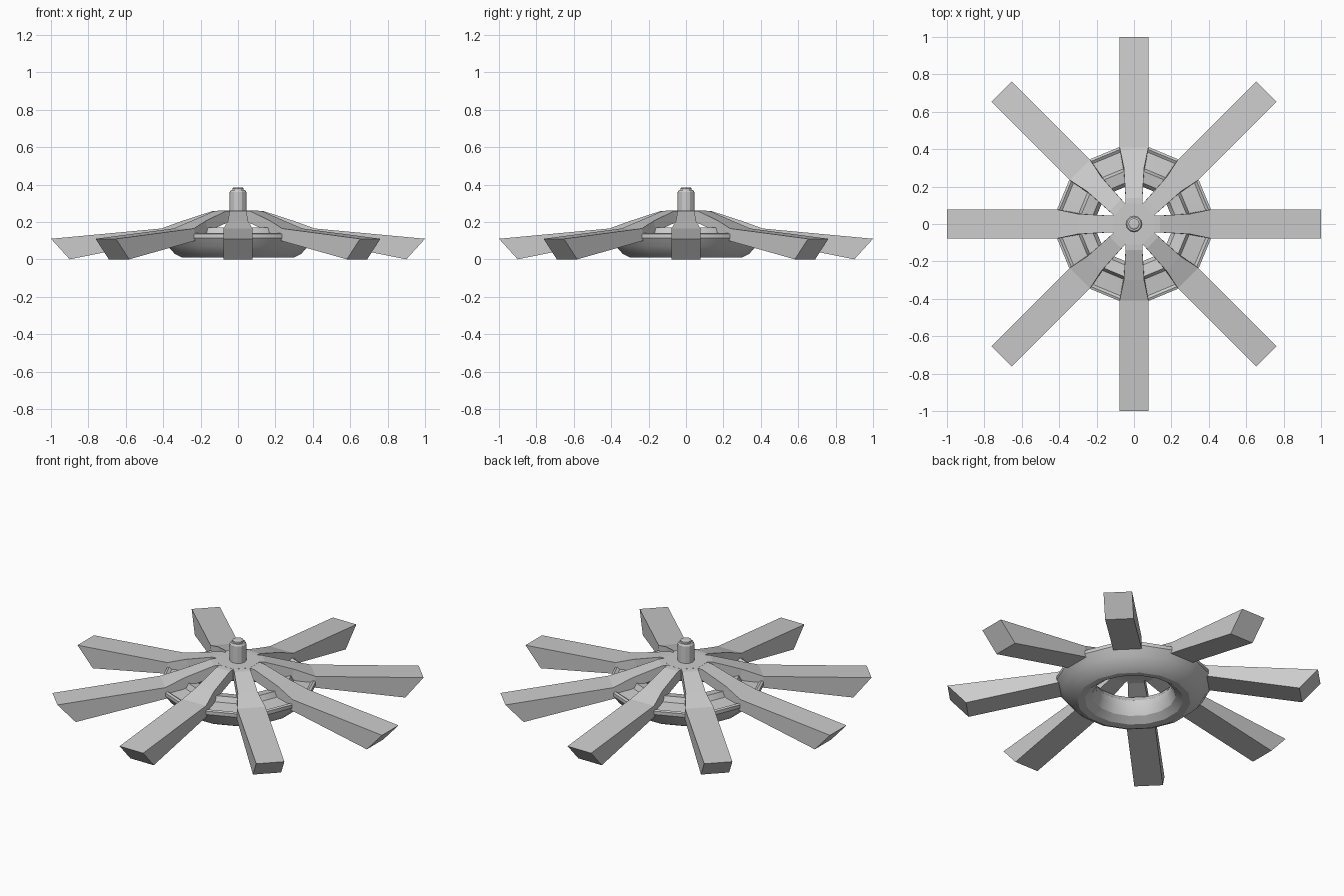
import bpy, bmesh
from math import sin, cos, pi

if "Cube" in bpy.data.objects:
    bpy.data.objects.remove(bpy.data.objects["Cube"])


def make_object(name, bm):
    bmesh.ops.recalc_face_normals(bm, faces=bm.faces)
    mesh = bpy.data.meshes.new(name)
    bm.to_mesh(mesh)
    bm.free()
    ob = bpy.data.objects.new(name, mesh)
    bpy.context.collection.objects.link(ob)
    return ob


def lathe(name, profile, sides, offset=0.0, closed=False):
    """Spin (radius, z) points into a solid; closed profiles make a ring."""
    bm = bmesh.new()
    rings = []
    for r, z in profile:
        rings.append([bm.verts.new((r * cos(offset + 2 * pi * i / sides),
                                    r * sin(offset + 2 * pi * i / sides), z))
                      for i in range(sides)])
    pairs = list(zip(rings, rings[1:]))
    if closed:
        pairs.append((rings[-1], rings[0]))
    else:
        bm.faces.new(rings[0])
        bm.faces.new(rings[-1])
    for a, b in pairs:
        for i in range(sides):
            j = (i + 1) % sides
            bm.faces.new((a[i], a[j], b[j], b[i]))
    return make_object(name, bm)


def arm(name, angle):
    # top radius, bottom radius, half width, top z, bottom z
    stations = [(0.10, 0.10, 0.045, 0.26, 0.20),
                (0.14, 0.13, 0.045, 0.257, 0.195),
                (0.30, 0.28, 0.054, 0.205, 0.15),
                (0.41, 0.40, 0.077, 0.165, 0.10),
                (1.00, 0.90, 0.077, 0.11, 0.0)]
    bm = bmesh.new()
    loops = []
    for rt, rb, w, zt, zb in stations:
        pts = [(rt, w, zt), (rt, -w, zt), (rb, -w, zb), (rb, w, zb)]
        loops.append([bm.verts.new((x * cos(angle) - y * sin(angle),
                                    x * sin(angle) + y * cos(angle), z))
                      for x, y, z in pts])
    for a, b in zip(loops, loops[1:]):
        for i in range(4):
            j = (i + 1) % 4
            bm.faces.new((a[i], a[j], b[j], b[i]))
    bm.faces.new(loops[0])
    bm.faces.new(loops[-1])
    return make_object(name, bm)


# Eight drooping arms
for k in range(8):
    arm(f"arm_{k + 1}", k * pi / 4)

# Octagonal hub plate where the arms meet
lathe("hub", [(0.118, 0.20), (0.118, 0.26)], 8, pi / 8)

# Centre post with a small cap
lathe("post", [(0.045, 0.25), (0.045, 0.36), (0.038, 0.37),
               (0.03, 0.37), (0.03, 0.38), (0.022, 0.385)], 12)

# Rounded support ring under the arms
ring_profile = [(0.418, 0.135), (0.418, 0.115), (0.385, 0.07), (0.345, 0.03),
                (0.305, 0.01), (0.265, 0.015), (0.225, 0.045), (0.205, 0.09),
                (0.205, 0.13), (0.225, 0.16), (0.285, 0.17), (0.30, 0.14),
                (0.39, 0.13), (0.405, 0.14)]
ring = lathe("support_ring", ring_profile, 16, pi / 16, closed=True)
bpy.context.view_layer.objects.active = ring
ring.select_set(True)
bpy.ops.object.shade_smooth_by_angle(angle=0.5)
